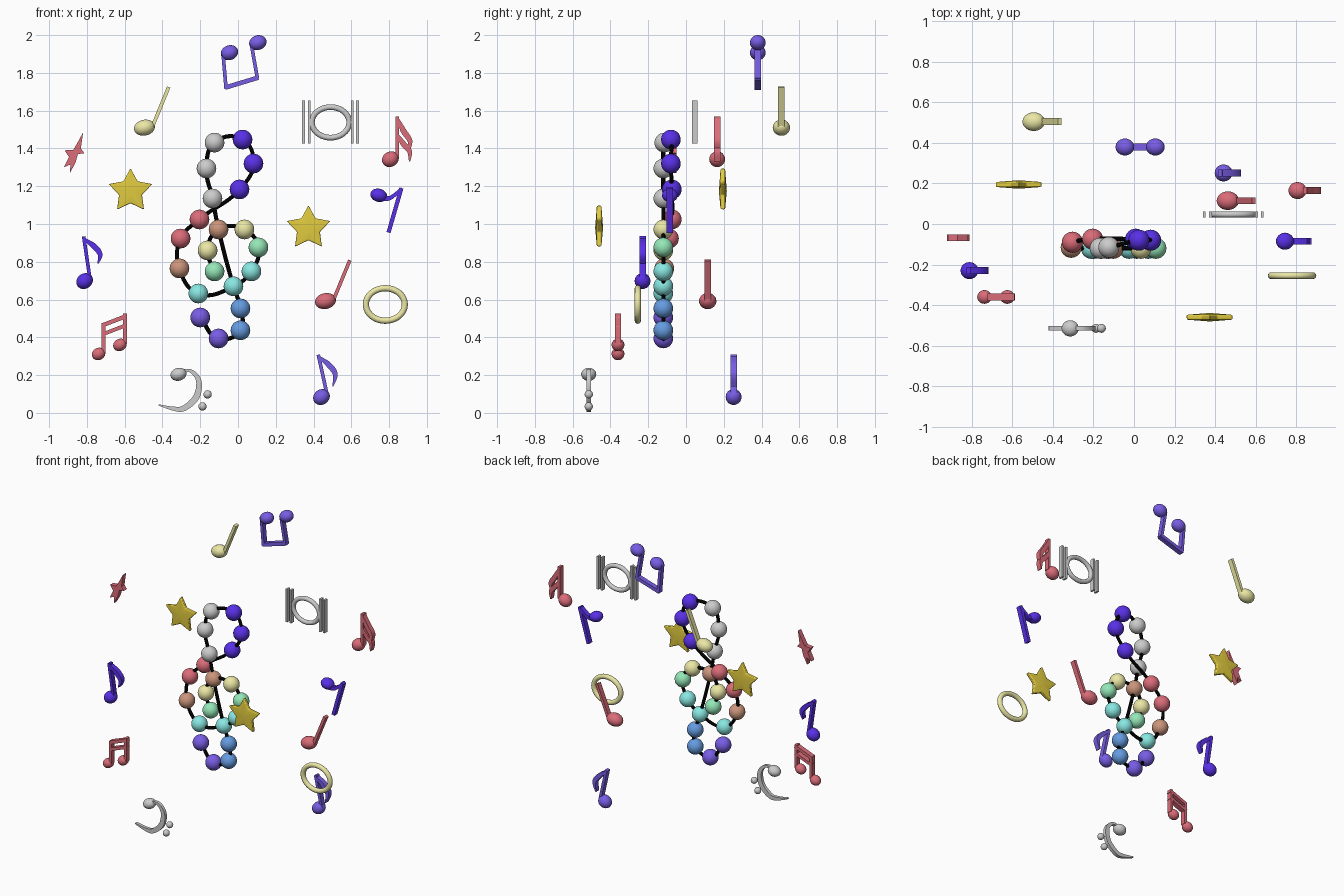
import bpy, bmesh, math
from mathutils import Matrix, Vector

if "Cube" in bpy.data.objects:
    bpy.data.objects.remove(bpy.data.objects["Cube"])

COLORS = {
    "red": (0.70, 0.15, 0.19), "brown": (0.60, 0.30, 0.20), "yellow": (0.83, 0.80, 0.38),
    "green": (0.30, 0.80, 0.48), "teal": (0.25, 0.80, 0.76), "blue": (0.13, 0.33, 0.75),
    "violet": (0.19, 0.11, 0.78), "purple": (0.10, 0.03, 0.80), "gold": (0.76, 0.60, 0.05),
    "black": (0.0, 0.0, 0.0)}
MATS = {}
for key, rgb in COLORS.items():
    MATS[key] = bpy.data.materials.new(key)
    MATS[key].diffuse_color = (*rgb, 1)


def finish(bm, name, color=None):
    bmesh.ops.recalc_face_normals(bm, faces=bm.faces)
    me = bpy.data.meshes.new(name)
    bm.to_mesh(me)
    bm.free()
    ob = bpy.data.objects.new(name, me)
    bpy.context.collection.objects.link(ob)
    if color:
        me.materials.append(MATS[color])
    bpy.ops.object.select_all(action='DESELECT')
    bpy.context.view_layer.objects.active = ob
    ob.select_set(True)
    bpy.ops.object.shade_smooth_by_angle(angle=math.radians(35))
    return ob


def head(bm, x, y, z, rx=0.046, ry=0.042, rz=0.04, tilt=20):
    m = (Matrix.Translation((x, y, z)) @ Matrix.Rotation(math.radians(-tilt), 4, 'Y')
         @ Matrix.Diagonal((rx, ry, rz, 1)))
    bmesh.ops.create_uvsphere(bm, u_segments=24, v_segments=14, radius=1, matrix=m)


def smooth_path(pts, n=6):
    p = [pts[0]] + pts + [pts[-1]]
    out = []
    for a, b, c, d in zip(p, p[1:], p[2:], p[3:]):
        for i in range(n):
            t = i / n
            out.append(0.5 * (2 * b + (c - a) * t + (2 * a - 5 * b + 4 * c - d) * t * t
                              + (3 * b - a - 3 * c + d) * t ** 3))
    return out + [pts[-1]]


def strip(bm, y, pts, widths=(0.019,), depth=0.034):
    """Flat bar along an xz path, with its width given at each point."""
    w = list(widths) if len(widths) > 1 else list(widths) * len(pts)
    path = [Vector((px, pz, wi)) for (px, pz), wi in zip(pts, w)]
    if len(path) > 2:
        path = smooth_path(path)
    rings = []
    for i, p in enumerate(path):
        t = path[min(i + 1, len(path) - 1)] - path[max(i - 1, 0)]
        n = Vector((-t.y, t.x)).normalized() * p.z / 2
        rings.append([bm.verts.new((p.x + s * n.x, y + d * depth / 2, p.y + s * n.y))
                      for s, d in ((1, -1), (1, 1), (-1, 1), (-1, -1))])
    for a, b in zip(rings, rings[1:]):
        for k in range(4):
            bm.faces.new((a[k], a[(k + 1) % 4], b[(k + 1) % 4], b[k]))
    bm.faces.new(rings[0])
    bm.faces.new(rings[-1])


def oval_ring(bm, x, y, z, rx, rz, r, n=40, m=12):
    rows = []
    for i in range(n):
        a = 2 * math.pi * i / n
        rows.append([bm.verts.new((x + (rx + r * math.cos(b)) * math.cos(a), y + r * math.sin(b),
                                   z + (rz + r * math.cos(b)) * math.sin(a)))
                     for b in (2 * math.pi * j / m for j in range(m))])
    for i in range(n):
        for j in range(m):
            a, b = rows[i], rows[(i + 1) % n]
            bm.faces.new((a[j], a[(j + 1) % m], b[(j + 1) % m], b[j]))


def note(name, color, y, heads, strips, **size):
    bm = bmesh.new()
    for x, z in heads:
        head(bm, x, y, z, **size)
    for s in strips:
        strip(bm, y, *s)
    return finish(bm, name, color)


# Beaded clef
beads = [
    (-0.20, -0.12, 0.505, "violet"), (-0.103, -0.12, 0.394, "violet"),
    (0.013, -0.12, 0.437, "blue"), (0.013, -0.12, 0.553, "blue"),
    (-0.024, -0.12, 0.67, "teal"), (-0.135, -0.12, 1.135, None),
    (-0.167, -0.12, 1.294, None), (-0.124, -0.115, 1.431, None),
    (0.024, -0.08, 1.447, "purple"), (0.082, -0.08, 1.32, "purple"),
    (0.008, -0.075, 1.183, "purple"), (-0.204, -0.075, 1.024, "red"),
    (-0.304, -0.09, 0.923, "red"), (-0.31, -0.115, 0.765, "brown"),
    (-0.21, -0.12, 0.632, "teal"), (0.071, -0.12, 0.749, "teal"),
    (0.108, -0.12, 0.876, "green"), (0.034, -0.12, 0.971, "yellow"),
    (-0.103, -0.12, 0.971, "brown"), (-0.161, -0.12, 0.86, "yellow"),
    (-0.124, -0.12, 0.749, "green")]
for x, y, z, col in beads:
    bm = bmesh.new()
    head(bm, x, y, z, 0.052, 0.052, 0.052, 0)
    finish(bm, "clef_bead", col)

# Cord threaded through the beads
order = list(range(5)) + [18] + list(range(5, 15)) + [4] + list(range(15, 21))
cu = bpy.data.curves.new("clef_cord", 'CURVE')
cu.dimensions = '3D'
cu.bevel_depth = 0.011
cu.bevel_resolution = 2
cu.use_fill_caps = True
sp = cu.splines.new('BEZIER')
sp.bezier_points.add(len(order) - 1)
for bp, i in zip(sp.bezier_points, order):
    bp.co = beads[i][:3]
    bp.handle_left_type = bp.handle_right_type = 'AUTO'
cu.materials.append(MATS["black"])
bpy.context.collection.objects.link(bpy.data.objects.new("clef_cord", cu))

# Quarter notes
note("yellow_quarter_note", "yellow", 0.505, [(-0.495, 1.51)],
     [([(-0.455, 1.51), (-0.367, 1.725)],)], rx=0.056, ry=0.046, rz=0.042, tilt=12)
note("red_quarter_note", "red", 0.115, [(0.463, 0.592)],
     [([(0.503, 0.592), (0.592, 0.808)],)], rx=0.056, ry=0.046, rz=0.042, tilt=12)

# Upside-down beamed pair
note("beamed_pair", "violet", 0.38, [(-0.045, 1.907), (0.105, 1.96)],
     [([(-0.08, 1.91), (-0.063, 1.715)],), ([(0.07, 1.955), (0.103, 1.77)],),
      ([(-0.068, 1.722), (0.107, 1.775)], (0.024,))], rx=0.047, rz=0.039)

# Eighth notes with a curling flag
flag_w = (0.012, 0.03, 0.026, 0.006)
note("left_eighth_note", "purple", -0.23, [(-0.812, 0.698)],
     [([(-0.783, 0.705), (-0.817, 0.934)],),
      ([(-0.813, 0.92), (-0.765, 0.885), (-0.73, 0.84), (-0.742, 0.79)], flag_w)], tilt=35)
note("lower_eighth_note", "violet", 0.252, [(0.442, 0.084)],
     [([(0.472, 0.095), (0.425, 0.308)],),
      ([(0.43, 0.295), (0.48, 0.255), (0.515, 0.205), (0.502, 0.14)], flag_w)], tilt=35)

# Sixteenth note with two flags
note("sixteenth_note", "red", 0.165, [(0.807, 1.343)],
     [([(0.844, 1.35), (0.844, 1.57)],),
      ([(0.848, 1.555), (0.875, 1.495), (0.91, 1.44), (0.905, 1.385)], flag_w),
      ([(0.848, 1.47), (0.875, 1.425), (0.908, 1.385), (0.908, 1.33)], flag_w)], tilt=30)

# Double-beamed pair
note("double_beamed_pair", "red", -0.36, [(-0.738, 0.312), (-0.625, 0.36)],
     [([(-0.712, 0.32), (-0.712, 0.475)],), ([(-0.598, 0.365), (-0.598, 0.525)],),
      ([(-0.72, 0.463), (-0.59, 0.513)], (0.022,)),
      ([(-0.72, 0.415), (-0.59, 0.465)], (0.02,))], rx=0.037, ry=0.034, rz=0.032, tilt=30)

# Eighth rest
note("eighth_rest", "purple", -0.085, [(0.745, 1.152)],
     [([(0.765, 1.135), (0.81, 1.14), (0.868, 1.19)], (0.03, 0.022, 0.014)),
      ([(0.865, 1.19), (0.797, 0.955)], (0.022,))], rx=0.045, rz=0.035, tilt=-15)

# Bass clef
bm = bmesh.new()
head(bm, -0.315, -0.515, 0.204, 0.043, 0.04, 0.034, 15)
for x, z in ((-0.161, 0.098), (-0.188, 0.034)):
    head(bm, x, -0.515, z, 0.022, 0.022, 0.022)
strip(bm, -0.515, [(-0.31, 0.22), (-0.25, 0.222), (-0.208, 0.17), (-0.22, 0.085),
                   (-0.285, 0.025), (-0.34, 0.022), (-0.42, 0.042)],
      (0.012, 0.018, 0.028, 0.034, 0.03, 0.022, 0.006), 0.022)
finish(bm, "bass_clef")

# Double whole note with bar lines
bm = bmesh.new()
oval_ring(bm, 0.49, 0.047, 1.538, 0.099, 0.081, 0.015)
for x in (0.347, 0.377, 0.604, 0.633):
    strip(bm, 0.047, [(x, 1.426), (x, 1.653)], (0.014,), 0.03)
finish(bm, "double_whole_note")

# Whole note
bm = bmesh.new()
oval_ring(bm, 0.78, -0.255, 0.574, 0.103, 0.086, 0.0165)
finish(bm, "whole_note", "yellow")

# Quarter rest
outline = [(-0.82, 1.485), (-0.832, 1.40), (-0.813, 1.375), (-0.848, 1.37), (-0.86, 1.325),
           (-0.89, 1.27), (-0.887, 1.315), (-0.922, 1.30), (-0.895, 1.355), (-0.918, 1.39),
           (-0.872, 1.393), (-0.85, 1.43)]
bm = bmesh.new()
face = bm.faces.new([bm.verts.new((x, -0.085, z)) for x, z in outline])
ext = bmesh.ops.extrude_face_region(bm, geom=[face])["geom"]
bmesh.ops.translate(bm, vec=(0, 0.034, 0), verts=[v for v in ext if isinstance(v, bmesh.types.BMVert)])
finish(bm, "quarter_rest", "red")

# Puffed stars with creased ridges
for x, y, z in ((-0.569, 0.195, 1.174), (0.373, -0.46, 0.978)):
    bm = bmesh.new()
    loops = []
    for dy, k in ((-0.012, 1), (0.012, 1)):
        loops.append([bm.verts.new((x + r * math.sin(a), y + dy, z + r * math.cos(a)))
                      for i in range(10)
                      for r, a in (((0.064 if i % 2 else 0.121) * k, i * math.pi / 5),)])
    caps = [bm.verts.new((x, y + s * 0.021, z)) for s in (-1, 1)]
    for i in range(10):
        j = (i + 1) % 10
        bm.faces.new((loops[0][i], loops[0][j], loops[1][j], loops[1][i]))
        for lp, c in zip(loops, caps):
            bm.faces.new((lp[i], lp[j], c))
    star = finish(bm, "star", "gold")
    bev = star.modifiers.new("soft_rim", 'BEVEL')
    bev.width = 0.005
    bev.segments = 2
    bev.angle_limit = math.radians(40)

for m in bpy.data.materials:
    if m.users and not m.is_grease_pencil:
        m.use_nodes = True
        m.node_tree.nodes["Principled BSDF"].inputs["Base Color"].default_value = m.diffuse_color
